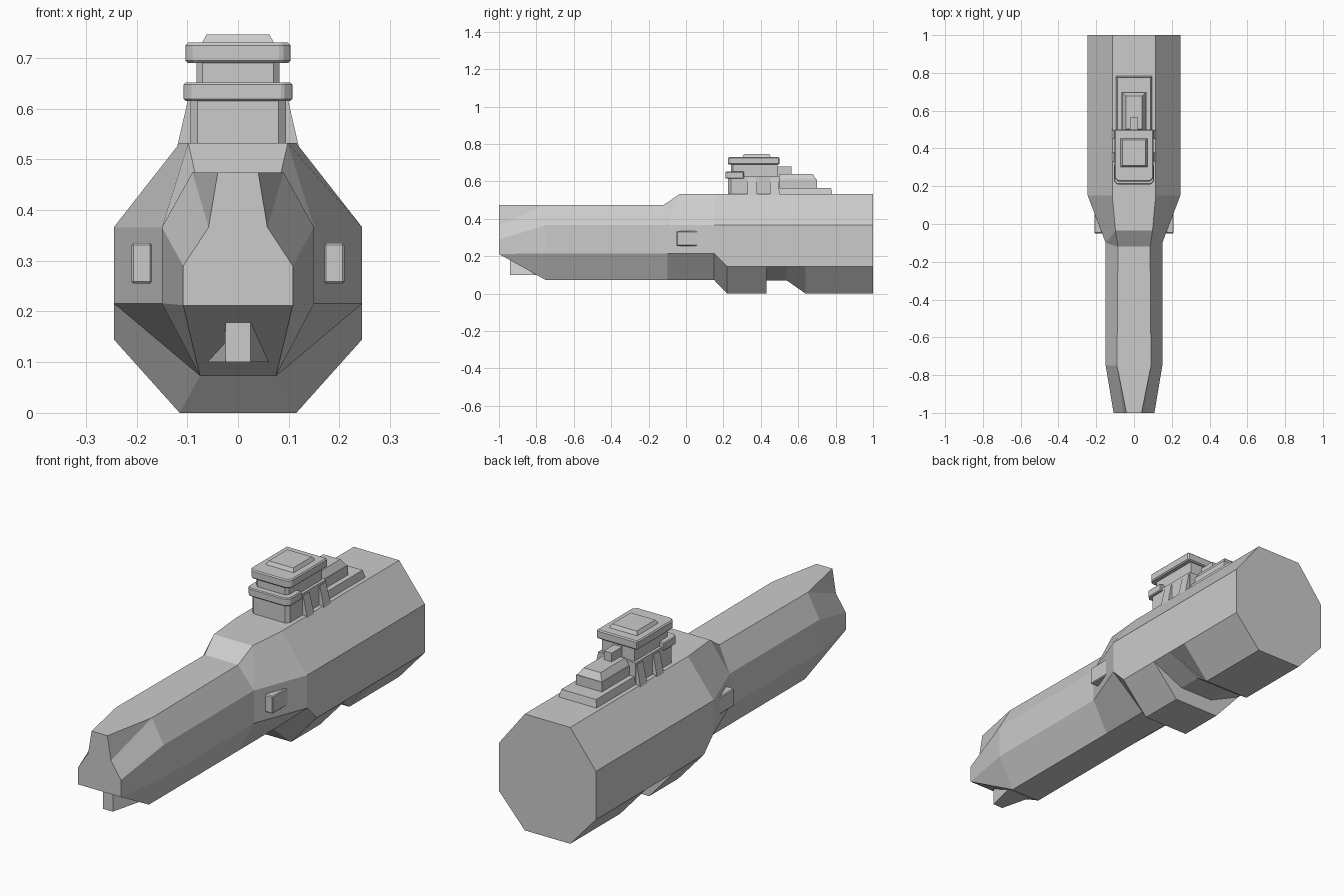
import bpy, bmesh
from mathutils import Vector

if "Cube" in bpy.data.objects:
    bpy.data.objects.remove(bpy.data.objects["Cube"])


def make(name, bm):
    bmesh.ops.remove_doubles(bm, verts=bm.verts, dist=0.0004)
    bmesh.ops.recalc_face_normals(bm, faces=bm.faces)
    me = bpy.data.meshes.new(name)
    bm.to_mesh(me)
    bm.free()
    ob = bpy.data.objects.new(name, me)
    bpy.context.collection.objects.link(ob)
    return ob


def loft(name, rings):
    """Skin closed rings of equal point count and cap both ends."""
    bm = bmesh.new()
    vs = [[bm.verts.new(p) for p in r] for r in rings]
    n = len(vs[0])
    for a, b in zip(vs, vs[1:]):
        for i in range(n):
            j = (i + 1) % n
            bm.faces.new((a[i], a[j], b[j], b[i]))
    bm.faces.new(vs[0])
    bm.faces.new(vs[-1])
    return make(name, bm)


def mirrored(half):
    return half + [(-x, y, z) for x, y, z in reversed(half)]


def block(name, x, y0, y1, z0, z1, chamfer=0.0, inset=0.0, bevel=0.0):
    """Symmetric block with clipped front corners and optional tapered top."""
    def ring(z, i):
        h = [(x - i, y1 - i, z), (x - i, y0 + i + chamfer, z),
             (x - i - chamfer, y0 + i, z)]
        return mirrored(h)
    ob = loft(name, [ring(z0, 0), ring(z1, inset)])
    if bevel:
        m = ob.modifiers.new("edge", "BEVEL")
        m.width, m.segments = bevel, 1
    return ob


def section(y, top, up, low, bot, notch=None, ytop=None):
    """Hull cross-section: top edge, concave point, upper chine, lower chine, keel."""
    yt = y if ytop is None else ytop
    n = notch or top
    return mirrored([(top[0], yt, top[1]), (n[0], yt, n[1]),
                     (up[0], y, up[1]), (low[0], y, low[1]), (bot[0], y, bot[1])])


# Hull: narrow bow flaring into a broad octagonal stern
U, L, W = (.15, .366), (.15, .216), (.245, .366)
C, K, T = (.245, .145), (.115, 0), (.115, .532)
loft("hull", [
    section(-1, (.04, .474), (.108, .29), (.108, .212), (.108, .212), (.058, .366)),
    section(-.75, (.09, .474), U, L, (.075, .073)),
    section(-.1, (.085, .474), U, L, (.075, .073), ytop=-.12),
    section(-.1, (.098, .532), U, L, (.075, .073), ytop=-.035),
    section(.15, T, W, (.245, .216), (.075, .073)),
    section(.22, T, W, C, K),
    section(.43, T, W, C, K),
    section(.43, T, W, C, (.085, .07)),
    section(.54, T, W, C, (.085, .07)),
    section(.64, T, W, C, K),
    section(1, T, W, C, K),
])

# Chin mount under the bow, flaring rearwards
loft("chin_mount", [
    mirrored([(.025, -.94, .184), (.025, -.94, .1)]),
    mirrored([(.026, -.78, .184), (.065, -.78, .1)]),
])

# Command tower
block("tower_base", .095, .225, .5, .5, .63, chamfer=.015)
block("tower_lower_ledge", .107, .21, .31, .615, .652, chamfer=.018, bevel=.004)
block("tower_neck", .082, .24, .49, .6, .7, chamfer=.012)
block("tower_upper_ledge", .104, .225, .5, .69, .73, chamfer=.018, bevel=.005)
block("tower_cap", .072, .3, .455, .728, .746, inset=.01)

# Stepped deck behind the tower
block("aft_deck", .098, .48, .785, .52, .566, inset=.01)
block("aft_housing_lower", .065, .48, .70, .56, .61)
block("aft_housing_upper", .065, .48, .70, .605, .64, inset=.022)
block("aft_sensor", .02, .48, .565, .63, .68)

for side, s in (("right", 1), ("left", -1)):
    # Side pods on the flare of the hull
    pod = loft("pod_" + side, [[(s * x, y, z) for x, z in
               ((.17, .255), (.21, .255), (.21, .335), (.17, .335))]
               for y in (-.05, .07)])
    m = pod.modifiers.new("edge", "BEVEL")
    m.width, m.segments = .004, 1
    # Slanted buttresses beside the tower
    for i, y in enumerate((.33, .45)):
        loft(f"buttress_{side}_{i}", [
            [(s * .08, y, .48), (s * .127, y, .5), (s * .12, y, .525),
             (s * .098, y, .62), (s * .08, y, .62)],
            [(s * .08, y + .05, .48), (s * .127, y + .05, .5), (s * .12, y + .05, .525),
             (s * .098, y + .045, .62), (s * .08, y + .045, .62)]])
